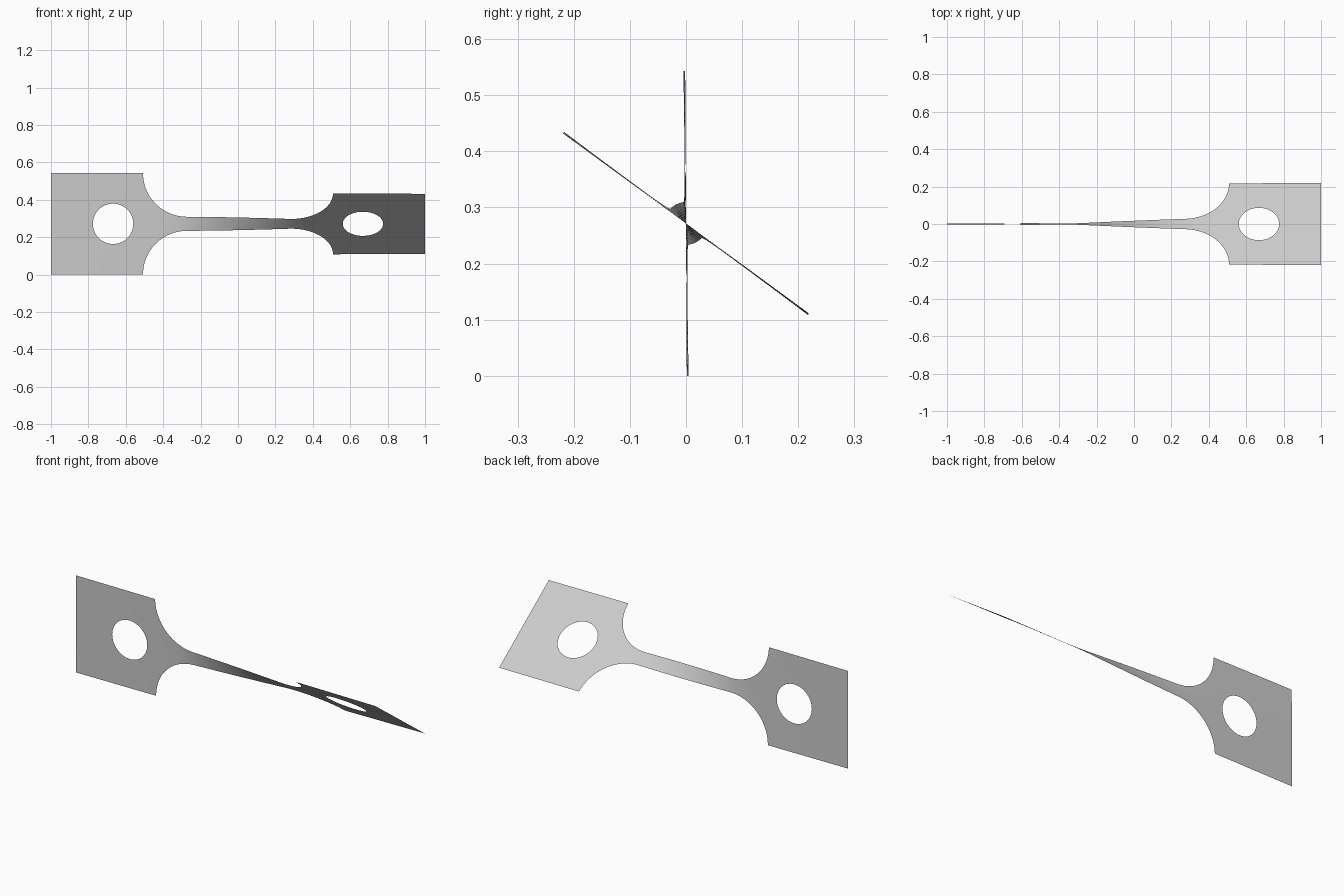
import bpy, bmesh, math
from mathutils import Vector

cube = bpy.data.objects.get("Cube")
if cube:
    bpy.data.objects.remove(cube)

HALF_LEN, HALF_W, NECK = 1.0, 0.2715, 0.038
FILLET = HALF_W - NECK            # fillet radius
SHOULDER = 0.508                  # inner edge of the grip plate
GAUGE = SHOULDER - FILLET         # end of the straight neck
HOLE_X, HOLE_R = 0.668, 0.108
ACROSS, RINGS = 16, 5
START, END = math.radians(0.3), math.radians(53.8)


def half_width(x):
    x = abs(x)
    if x <= GAUGE:
        return NECK
    if x >= SHOULDER:
        return HALF_W
    return HALF_W - math.sqrt(max(FILLET**2 - (x - GAUGE)**2, 0))


# Twist angle along the strip: the narrow neck takes most of the twist
STEPS = 1000
total = [0.0]
for i in range(STEPS):
    total.append(total[-1] + half_width(-1 + 2 * (i + 0.5) / STEPS) ** -2)


def twist(x):
    p = min(max((x + 1) / 2 * STEPS, 0), STEPS - 0.001)
    i = int(p)
    t = total[i] + (total[i + 1] - total[i]) * (p - i)
    return START + (END - START) * t / total[-1]


def add_grid(bm, rows, closed=False):
    """Skin rows of flat (x, z) points with quads."""
    rows = [[bm.verts.new((x, 0, z)) for x, z in row] for row in rows]
    for a, b in zip(rows, rows[1:]):
        n = len(a)
        for j in range(n if closed else n - 1):
            k = (j + 1) % n
            bm.faces.new((a[j], a[k], b[k], b[j]))


bm = bmesh.new()

# Neck and fillet of one half
xs = [GAUGE * i / 16 for i in range(17)]
xs += [GAUGE + FILLET * math.sin(math.pi / 2 * i / 24) for i in range(1, 25)]
add_grid(bm, [[(x, half_width(x) * (2 * j / ACROSS - 1)) for j in range(ACROSS + 1)]
              for x in xs])

# Grip plate: rings from the rectangular border in to the round hole
corners = [(SHOULDER, -HALF_W), (HALF_LEN, -HALF_W), (HALF_LEN, HALF_W), (SHOULDER, HALF_W)]
border = []
for i in range(4):
    a, b = Vector(corners[i]), Vector(corners[(i + 1) % 4])
    border += [a.lerp(b, j / ACROSS) for j in range(ACROSS)]
centre = Vector((HOLE_X, 0))
hole = [centre + (p - centre).normalized() * HOLE_R for p in border]
add_grid(bm, [[p.lerp(h, r / RINGS) for p, h in zip(border, hole)]
              for r in range(RINGS + 1)], closed=True)

# Mirror to the other half and weld
copy = bmesh.ops.duplicate(bm, geom=bm.verts[:] + bm.edges[:] + bm.faces[:])["geom"]
for v in copy:
    if isinstance(v, bmesh.types.BMVert):
        v.co.x = -v.co.x
bmesh.ops.remove_doubles(bm, verts=bm.verts[:], dist=0.0005)
bmesh.ops.recalc_face_normals(bm, faces=bm.faces[:])
bm.faces.ensure_lookup_table()
if bm.faces[0].normal.y > 0:
    bmesh.ops.reverse_faces(bm, faces=bm.faces[:])

# Twist about the long axis and stand on the ground
for v in bm.verts:
    a, w = twist(v.co.x), v.co.z
    v.co.y = -w * math.sin(a)
    v.co.z = HALF_W + w * math.cos(a)

mesh = bpy.data.meshes.new("twisted_strip")
bm.to_mesh(mesh)
bm.free()
strip = bpy.data.objects.new("twisted_strip", mesh)
bpy.context.collection.objects.link(strip)

# Plain grey sheet
grey = bpy.data.materials.new("light_grey")
grey.use_nodes = True
color = (0.6, 0.6, 0.6, 1)
grey.diffuse_color = color
grey.node_tree.nodes["Principled BSDF"].inputs["Base Color"].default_value = color
mesh.materials.append(grey)

bpy.context.view_layer.objects.active = strip
strip.select_set(True)
bpy.ops.object.shade_smooth_by_angle(angle=math.radians(30))
